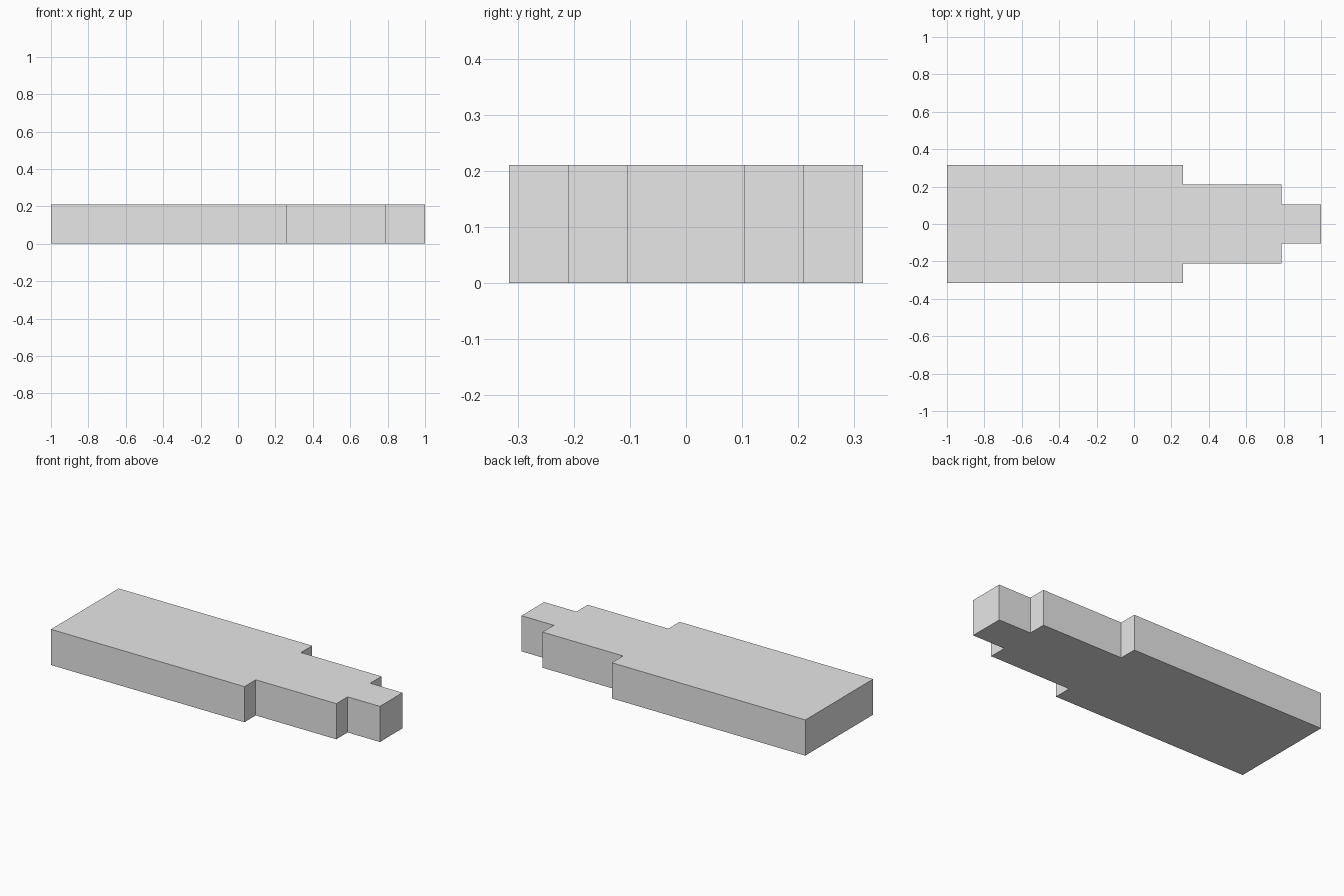
import bpy
import bmesh

cube = bpy.data.objects.get("Cube")
if cube:
    bpy.data.objects.remove(cube, do_unlink=True)

# Plain grey material
grey = bpy.data.materials.new("light_grey")
grey.use_nodes = True
color = (0.8, 0.8, 0.8, 1.0)
grey.diffuse_color = color
grey.node_tree.nodes["Principled BSDF"].inputs["Base Color"].default_value = color

# The block sits on a grid of 19 units along its length
UNIT = 2 / 19
HEIGHT = 2 * UNIT

# Half outline in units (x from the wide end, half width): body, neck, tip
half = [(0, 3), (12, 3), (12, 2), (17, 2), (17, 1), (19, 1)]
outline = [(x, -w) for x, w in half] + [(x, w) for x, w in reversed(half)]

# Extrude the mirrored outline into one solid
bm = bmesh.new()
verts = [bm.verts.new((x * UNIT - 1, y * UNIT, 0)) for x, y in outline]
base = bm.faces.new(verts)
extruded = bmesh.ops.extrude_face_region(bm, geom=[base], use_keep_orig=True)
top = [g for g in extruded["geom"] if isinstance(g, bmesh.types.BMVert)]
bmesh.ops.translate(bm, verts=top, vec=(0, 0, HEIGHT))
bmesh.ops.recalc_face_normals(bm, faces=bm.faces)

mesh = bpy.data.meshes.new("stepped_block")
bm.to_mesh(mesh)
bm.free()
mesh.materials.append(grey)
block = bpy.data.objects.new("stepped_block", mesh)
bpy.context.collection.objects.link(block)
